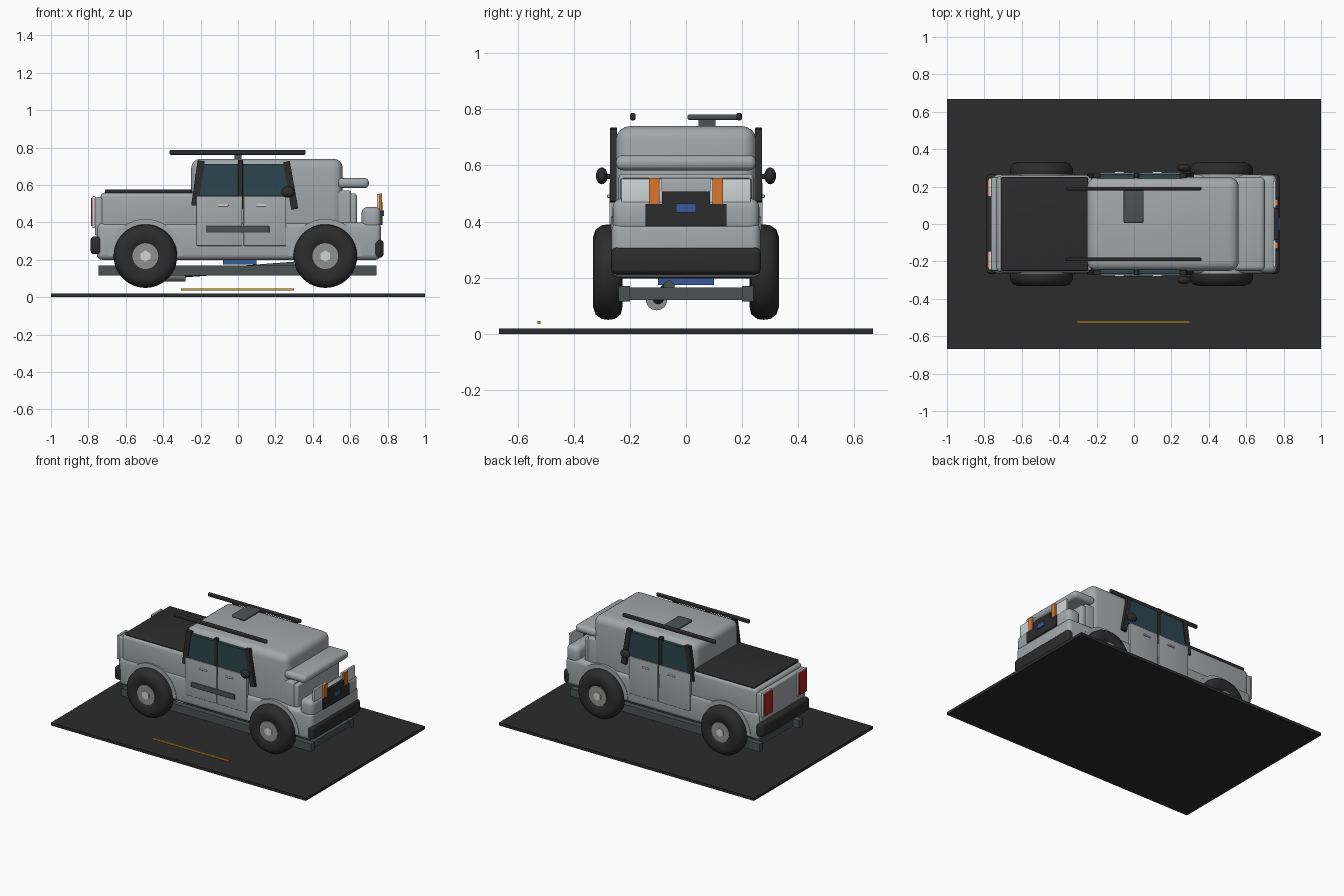
import bpy, bmesh, math
from mathutils import Matrix, Vector

default_cube = bpy.data.objects.get("Cube")
if default_cube:
    bpy.data.objects.remove(default_cube, do_unlink=True)


def material(name, red, green, blue):
    mat = bpy.data.materials.new(name)
    mat.use_nodes = True
    mat.diffuse_color = (red, green, blue, 1)
    shader = next(n for n in mat.node_tree.nodes if n.type == "BSDF_PRINCIPLED")
    shader.inputs["Base Color"].default_value = (red, green, blue, 1)
    return mat


paint = material("body_grey", .37, .39, .4)
silver = material("lamp_silver", .62, .66, .68)
black = material("trim_black", .025, .025, .025)
steel = material("frame_grey", .07, .085, .085)
glass = material("window_teal", .025, .06, .075)
red = material("tail_red", .42, .02, .015)
orange = material("indicator_orange", .7, .18, .025)
yellow = material("line_yellow", .6, .36, .03)
blue = material("badge_blue", .04, .1, .32)
alloy = material("wheel_alloy", .28, .28, .27)


def finish(name, bm, mat):
    """Turn a bmesh into a shaded object with one material."""
    bmesh.ops.recalc_face_normals(bm, faces=bm.faces)
    mesh = bpy.data.meshes.new(name)
    bm.to_mesh(mesh)
    bm.free()
    mesh.materials.append(mat)
    part = bpy.data.objects.new(name, mesh)
    bpy.context.collection.objects.link(part)
    bpy.ops.object.select_all(action="DESELECT")
    part.select_set(True)
    bpy.context.view_layer.objects.active = part
    bpy.ops.object.shade_smooth_by_angle(angle=math.radians(40))
    return part


def box(name, mat, x, y, z, bevel=0):
    """Box from (low, high) ranges, with optional rounded edges."""
    bm = bmesh.new()
    bmesh.ops.create_cube(bm, size=1)
    for vert in bm.verts:
        for axis, (low, high) in enumerate((x, y, z)):
            vert.co[axis] = high if vert.co[axis] > 0 else low
    if bevel:
        bmesh.ops.bevel(bm, geom=bm.edges[:], offset=bevel, segments=4,
                        profile=.5, affect="EDGES")
    return finish(name, bm, mat)


def wide(name, mat, x, half, z, bevel=0):
    """Box spanning the full width of the vehicle."""
    return box(name, mat, x, (-half, half), z, bevel)


def pair(name, mat, x, y, z, bevel=0):
    """Mirrored boxes on the left (+y) and right (-y) flanks."""
    inner, outer = y
    box("near_" + name, mat, x, (-outer, -inner), z, bevel)
    box("far_" + name, mat, x, (inner, outer), z, bevel)


def prism_pair(name, mat, outline, inner, outer):
    """Mirrored plates extruded from an outline in the side plane."""
    for label, side in (("near_", -1), ("far_", 1)):
        bm = bmesh.new()
        face = bm.faces.new([bm.verts.new((x, side * inner, z)) for x, z in outline])
        swept = bmesh.ops.extrude_face_region(bm, geom=[face])["geom"]
        verts = [item for item in swept if isinstance(item, bmesh.types.BMVert)]
        bmesh.ops.translate(bm, verts=verts, vec=(0, side * (outer - inner), 0))
        finish(label + name, bm, mat)


def rod(name, mat, start, end, radius, sides=24):
    """Capped cylinder between two points."""
    start, end = Vector(start), Vector(end)
    axis = end - start
    turn = axis.to_track_quat("Z", "Y").to_matrix().to_4x4()
    bm = bmesh.new()
    bmesh.ops.create_cone(bm, cap_ends=True, segments=sides, radius1=radius,
                          radius2=radius, depth=axis.length,
                          matrix=Matrix.Translation((start + end) / 2) @ turn)
    return finish(name, bm, mat)


def ball(name, mat, centre, size):
    bm = bmesh.new()
    place = Matrix.Translation(centre) @ Matrix.Diagonal((*size, 1))
    bmesh.ops.create_uvsphere(bm, u_segments=20, v_segments=12, radius=1, matrix=place)
    return finish(name, bm, mat)


def lathe(name, mat, profile, x, z, side, steps=48):
    """Spin (radius, y) points about a sideways axle."""
    bm = bmesh.new()
    verts = [bm.verts.new((x + r, side * y, z)) for r, y in profile]
    edges = [bm.edges.new(ends) for ends in zip(verts, verts[1:])]
    bmesh.ops.spin(bm, geom=verts + edges, cent=(x, 0, z), axis=(0, 1, 0),
                   angle=math.tau, steps=steps)
    bmesh.ops.remove_doubles(bm, verts=bm.verts, dist=.0005)
    return finish(name, bm, mat)


# Ground plate and painted line
wide("ground_plate", black, (-1, 1), .667, (0, .02))
box("ground_line", yellow, (-.305, .3), (-.53, -.518), (.036, .046))

# Ladder frame and running gear
pair("frame_rail", steel, (-.745, .74), (.2, .24), (.115, .17))
for number, x in enumerate((-.7, -.3, .1, .7)):
    wide("cross_member_%d" % number, steel, (x, x + .03), .21, (.12, .165))
rod("drive_shaft", steel, (-.3, -.1, .125), (.3, -.06, .17), .02)
rod("exhaust_silencer", alloy, (-.39, -.105, .122), (-.28, -.105, .122), .038)
wide("power_unit", blue, (-.08, .1), .1, (.175, .21))

# Main body volumes
wide("lower_body", paint, (-.755, .765), .265, (.2, .4), .03)
wide("bed_body", paint, (-.735, -.2), .258, (.36, .56), .025)
wide("bed_cover", black, (-.712, -.245), .25, (.555, .577), .008)
wide("cabin", paint, (-.25, .56), .25, (.3, .74), .05)
wide("cowl", paint, (.5, .605), .24, (.36, .57), .012)
wide("cowl_step", paint, (.59, .635), .235, (.36, .555), .012)
wide("visor", paint, (.53, .7), .25, (.583, .637), .024)
wide("nose", paint, (.66, .765), .262, (.36, .483), .035)
wide("tailgate", paint, (-.765, -.72), .25, (.33, .535), .01)

# Bumpers and end fittings
wide("front_bumper", black, (.722, .778), .267, (.212, .308), .02)
wide("rear_bumper", black, (-.788, -.73), .267, (.23, .325), .02)
pair("headlamp", silver, (.742, .757), (.085, .23), (.458, .553), .003)
pair("indicator", orange, (.757, .769), (.095, .132), (.458, .555))
wide("grille_lower", black, (.757, .773), .145, (.385, .462))
wide("grille_upper", black, (.752, .772), .085, (.46, .508))
wide("front_badge", blue, (.773, .78), .036, (.433, .465))
pair("tail_panel", silver, (-.778, -.762), (.145, .245), (.37, .54), .003)
pair("tail_lamp", red, (-.786, -.777), (.15, .235), (.38, .53))

# Doors, handles and the trim strip
pair("rear_door", paint, (-.222, .022), (.24, .273), (.275, .54), .004)
pair("front_door", paint, (.03, .257), (.24, .273), (.275, .54), .004)
for label, x in (("rear_handle", -.105), ("front_handle", .098)):
    pair(label, silver, (x, x + .053), (.27, .281), (.485, .496), .003)
box("side_strip", steel, (-.172, .168), (-.281, -.27), (.345, .381), .004)

# Windows and slanted pillars
prism_pair("rear_window", glass, ((-.235, .535), (.005, .535), (.005, .712), (-.2, .712)),
           .24, .266)
prism_pair("front_window", glass, ((.02, .535), (.29, .535), (.257, .712), (.02, .712)),
           .24, .266)
prism_pair("rear_pillar", black, ((-.25, .492), (-.213, .488), (-.178, .728), (-.216, .731)),
           .245, .271)
prism_pair("front_pillar", black, ((.285, .468), (.322, .474), (.277, .728), (.242, .722)),
           .245, .271)
pair("middle_pillar", black, (0, .026), (.245, .271), (.475, .735), .004)

# Wheels with arches, and items repeated on each flank
tyre_outline = ((.065, .318), (.08, .327), (.125, .331), (.152, .322), (.167, .3),
                (.17, .277), (.167, .254), (.15, .232), (.12, .226), (.065, .226))
arch_angles = [math.pi * step / 20 for step in range(21)]
for axle, x in (("rear", -.495), ("front", .467)):
    outer_arc = [(x + .198 * math.cos(a), .22 + .198 * math.sin(a)) for a in arch_angles]
    prism_pair(axle + "_arch", paint, outer_arc, .2, .268)
    rod(axle + "_axle", steel, (x, -.25, .22), (x, .25, .22), .022)
    for label, side in (("_near_", -1), ("_far_", 1)):
        lathe(axle + label + "tyre", black, tyre_outline, x, .22, side)
        rod(axle + label + "rim", alloy, (x, side * .23, .22), (x, side * .324, .22), .069, 32)
        rod(axle + label + "hub", silver, (x, side * .3, .22), (x, side * .331, .22), .03, 6)

for label, side in (("near_", -1), ("far_", 1)):
    rod(label + "mirror_arm", black, (.28, side * .26, .56), (.267, side * .3, .563), .009, 10)
    ball(label + "mirror", black, (.267, side * .3, .563), (.036, .021, .03))
    box(label + "roof_rail", black, (-.365, .36),
        sorted((side * .18, side * .199)), (.761, .787), .006)
    rod(label + "fog_lamp", silver, (.7, side * .105, .305), (.765, side * .105, .305), .028)

# Roof panel on its small mount
box("roof_panel", steel, (-.055, .052), (.005, .185), (.762, .782), .007)
box("roof_panel_mount", steel, (-.02, .02), (.045, .105), (.735, .765))
